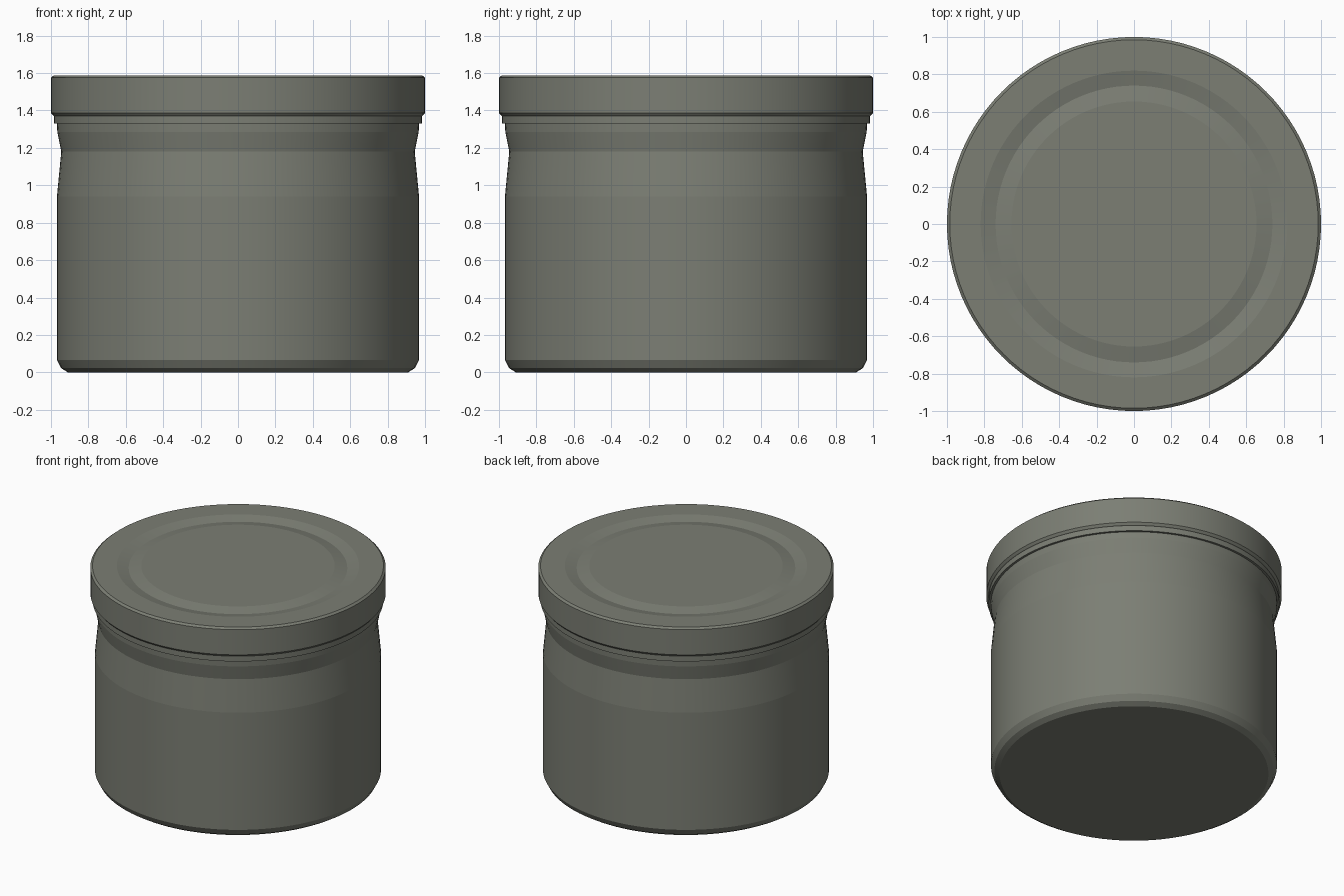
import bpy, math

if "Cube" in bpy.data.objects:
    bpy.data.objects.remove(bpy.data.objects["Cube"])

SIDES = 96


def material(name, rgb):
    m = bpy.data.materials.new(name)
    m.diffuse_color = (*rgb, 1)
    m.use_nodes = True
    m.node_tree.nodes["Principled BSDF"].inputs["Base Color"].default_value = m.diffuse_color
    return m


grey = material("olive grey", (0.2, 0.21, 0.175))


def lathe(name, profile, mat):
    """Revolve (radius, z) points about z; radius 0 becomes a pole."""
    verts, faces, rings = [], [], []
    for r, z in profile:
        n = 1 if r == 0 else SIDES
        rings.append((len(verts), n))
        for i in range(n):
            a = 2 * math.pi * i / SIDES
            verts.append((r * math.cos(a), r * math.sin(a), z))
    for (a, na), (b, nb) in zip(rings, rings[1:]):
        for i in range(SIDES):
            j = (i + 1) % SIDES
            if na == 1:
                faces.append((a, b + j, b + i))
            elif nb == 1:
                faces.append((a + i, a + j, b))
            else:
                faces.append((a + i, a + j, b + j, b + i))
    me = bpy.data.meshes.new(name)
    me.from_pydata(verts, [], faces)
    me.materials.append(mat)
    ob = bpy.data.objects.new(name, me)
    bpy.context.collection.objects.link(ob)
    # smooth around the axis, crisp between profile bands
    me.shade_smooth()
    for e in me.edges:
        p, q = (me.vertices[v].co for v in e.vertices)
        e.use_edge_sharp = abs(p.z - q.z) < 1e-5 and abs(p.xy.length - q.xy.length) < 1e-5
    return ob


# jar: chamfered base, straight wall, pinched neck, closed under the lid
lathe("jar_body", [
    (0, 0), (0.91, 0), (0.945, 0.022), (0.968, 0.065), (0.968, 0.94),
    (0.945, 1.18), (0.966, 1.285), (0.968, 1.33), (0.968, 1.36), (0, 1.36),
], grey)

# thin collar ring between jar and lid
lathe("collar_ring", [
    (0.94, 1.33), (0.984, 1.33), (0.984, 1.375), (0.94, 1.375), (0.94, 1.33),
], grey)

# lid: rolled lower lip, chamfered rim and a shallow groove on top
lathe("lid", [
    (0, 1.365), (0.975, 1.365), (0.988, 1.372), (1.0, 1.387), (1.0, 1.575),
    (0.985, 1.588), (0.82, 1.588), (0.74, 1.57), (0.655, 1.588), (0, 1.588),
], grey)
